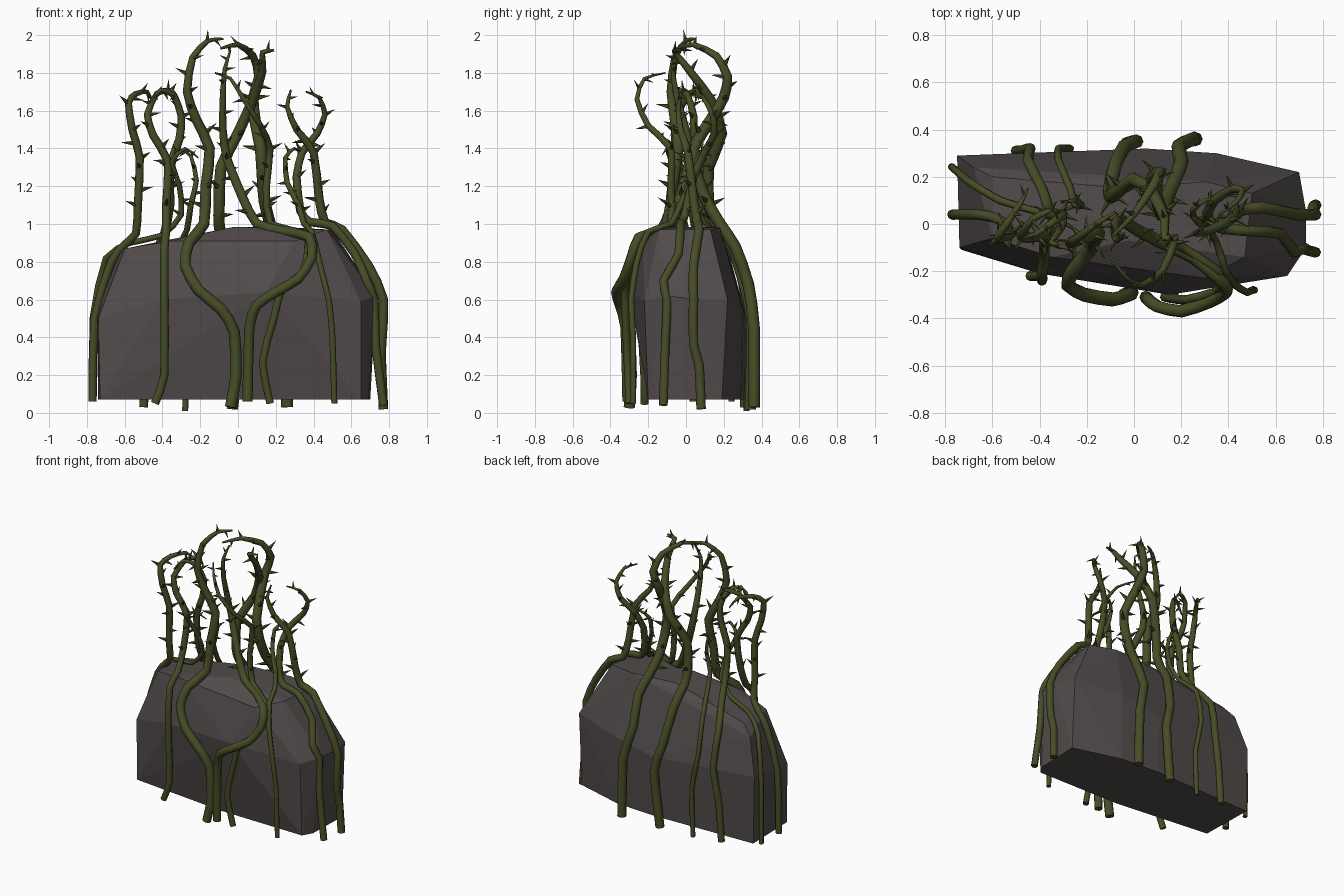
import bpy, bmesh, math, random
from mathutils import Vector

random.seed(4)

def material(name, rgb):
    m = bpy.data.materials.new(name)
    m.diffuse_color = (*rgb, 1)
    return m

ROCK = material("dark_stone", (.085, .07, .07))
VINE = material("vine_green", (.062, .075, .02))

def finish(bm, name, mat):
    me = bpy.data.meshes.new(name)
    bmesh.ops.recalc_face_normals(bm, faces=bm.faces)
    bm.to_mesh(me)
    bm.free()
    me.materials.append(mat)
    ob = bpy.data.objects.new(name, me)
    bpy.context.collection.objects.link(ob)
    return ob

# Faceted boulder: convex hull of bottom, shoulder and crown corners
bm = bmesh.new()
base = [(-.74, .29), (-.73, -.11), (0, -.19), (.65, -.2),
        (.69, -.13), (.7, .19), (.35, .29), (.05, .31)]
shoulder = [(-.75, .29, .55), (-.74, -.1, .5), (-.4, -.21, .6), (.15, -.3, .64),
            (.65, -.22, .59), (.73, -.1, .62), (.73, .05, .6), (.7, .22, .6),
            (.35, .3, .55), (.05, .32, .5)]
crown = [(-.68, .24, .8), (-.6, .2, .87), (-.6, -.06, .87), (-.35, -.14, .91),
         (-.02, -.07, .985), (.3, -.23, .91), (.47, -.14, .97), (.5, .13, .97),
         (.3, .18, .98), (-.02, .15, .985)]
for p in [(x, y, .07) for x, y in base] + shoulder + crown:
    bm.verts.new(p)
bmesh.ops.convex_hull(bm, input=bm.verts)
bmesh.ops.dissolve_limit(bm, angle_limit=.03, verts=bm.verts, edges=bm.edges)
finish(bm, "boulder", ROCK)

def smooth_path(pts, n=2, k=.32):
    """Taut spline through the control path, keeping knotty bends."""
    P = [Vector(p) for p in pts]
    P = [P[0] * 2 - P[1]] + P + [P[-1] * 2 - P[-2]]
    out = []
    for a, b, c, d in zip(P, P[1:], P[2:], P[3:]):
        for i in range(n):
            t = i / n
            out.append(b * (2*t**3 - 3*t*t + 1) + c * (3*t*t - 2*t**3)
                       + (c - a) * k * (t**3 - 2*t*t + t) + (d - b) * k * (t**3 - t*t))
    return out + [P[-2]]

def vine(name, r, pts, sides=8):
    path = smooth_path(pts)
    bm = bmesh.new()
    rings, frames = [], []
    u = Vector((1, 0, 0))
    for i, p in enumerate(path):
        t = (path[min(i+1, len(path)-1)] - path[max(i-1, 0)]).normalized()
        u = (u - t * u.dot(t)).normalized()
        v = t.cross(u)
        # constant on the boulder, tapering above it
        k = min(1, max(0, (i / (len(path)-1) - .5) / .5))
        rad = r * (1 - .8 * k ** 2.3)
        frames.append((p, t, u, v, rad))
        rings.append([bm.verts.new(p + rad * (u * math.cos(a) + v * math.sin(a)))
                      for a in (2 * math.pi * j / sides for j in range(sides))])
    for A, B in zip(rings, rings[1:]):
        for j in range(sides):
            k = (j + 1) % sides
            bm.faces.new((A[j], A[k], B[k], B[j])).smooth = True
    bm.faces.new(rings[0])
    bm.faces.new(rings[-1])
    # thorns on the free-standing part, leaning toward the tip
    ang = random.random() * 6
    for (p, t, u, v, rad), (p2, *_) in zip(frames, frames[1:]):
        seg = (p2 - p).length
        if p.z < 1.04:
            continue
        for s in range(max(1, round(seg / .08))):
            ang += 2.4
            c = p.lerp(p2, s * .08 / max(seg, .08))
            d = u * math.cos(ang) + v * math.sin(ang)
            axis = (d + .35 * t).normalized()
            L, w = .035 + rad * 1.6, .005 + rad * .3
            e = t.cross(d)
            foot = c + d * rad * .6
            ring = [bm.verts.new(foot + w * (t * math.cos(a) * 1.3 + e * math.sin(a)))
                    for a in (2 * math.pi * j / 5 for j in range(5))]
            tip = bm.verts.new(foot + axis * L)
            for j in range(5):
                bm.faces.new((ring[j], ring[(j+1) % 5], tip))
            bm.faces.new(ring)
    finish(bm, name, VINE)

# Left end
vine("vine_left", .022, [(-.77, .04, .06), (-.76, .04, .5), (-.67, .04, .8), (-.6, .03, .89),
     (-.54, .0, .95), (-.53, -.03, 1.1), (-.52, -.04, 1.35), (-.56, -.06, 1.5),
     (-.58, -.06, 1.64), (-.54, 0, 1.69), (-.48, .09, 1.7), (-.45, .15, 1.64)])
vine("vine_left_back", .016, [(-.77, .24, .06), (-.77, .24, .5), (-.7, .18, .82), (-.57, .1, .9),
     (-.4, .05, .94), (-.3, .03, 1.05), (-.31, -.02, 1.2), (-.35, -.08, 1.33), (-.28, -.1, 1.4),
     (-.21, -.06, 1.35)])
# Front
vine("vine_front_left", .022, [(-.44, -.22, .05), (-.39, -.22, .2), (-.39, -.24, .6),
     (-.39, -.22, .87), (-.38, -.14, .96), (-.38, -.08, 1.1), (-.37, -.05, 1.33),
     (-.45, -.06, 1.47), (-.48, -.05, 1.58), (-.43, .02, 1.69), (-.35, .06, 1.71), (-.31, .05, 1.65)])
vine("vine_front_center", .03, [(-.04, -.3, .03), (-.01, -.29, .2), (-.02, -.3, .43),
     (-.09, -.32, .55), (-.21, -.3, .65), (-.28, -.26, .78), (-.26, -.2, .9), (-.18, -.1, 1.0),
     (-.17, -.07, 1.2), (-.15, -.04, 1.4), (-.22, -.06, 1.55), (-.27, -.08, 1.7),
     (-.24, -.06, 1.88), (-.16, 0, 1.97), (-.08, .05, 1.98)])
vine("vine_front_right", .027, [(.05, -.31, .06), (.06, -.32, .45), (.1, -.35, .57),
     (.2, -.37, .64), (.32, -.33, .71), (.39, -.29, .82), (.38, -.25, .93), (.25, -.14, .96),
     (.1, -.07, 1.0), (.02, -.03, 1.15), (-.06, .02, 1.35), (-.08, .0, 1.5),
     (-.08, -.05, 1.68), (-.07, -.07, 1.82), (-.04, -.04, 1.92)])
vine("vine_front_thin", .02, [(.17, -.3, .05), (.13, -.31, .27), (.19, -.32, .5), (.23, -.32, .65),
     (.34, -.29, .74), (.37, -.26, .85), (.36, -.2, .95), (.17, -.08, 1.0), (.15, -.08, 1.2),
     (.17, -.08, 1.4), (.12, -.2, 1.52), (.03, -.26, 1.66), (-.04, -.22, 1.77), (-.12, -.11, 1.8)])
vine("vine_front_far_right", .016, [(.51, -.28, .05), (.5, -.28, .4), (.48, -.29, .6),
     (.43, -.26, .8), (.39, -.2, .96), (.35, -.08, 1.0), (.32, -.03, 1.1), (.26, .02, 1.22),
     (.25, .06, 1.35), (.3, .1, 1.4), (.35, .11, 1.36)])
# Right end
vine("vine_right_front", .023, [(.77, -.12, .04), (.73, -.11, .35), (.72, -.1, .6),
     (.68, -.12, .7), (.62, -.04, .84), (.5, -.03, .99), (.38, -.02, 1.01), (.33, 0, 1.07),
     (.31, .04, 1.25), (.34, .1, 1.38), (.42, .15, 1.48), (.46, .14, 1.58), (.43, .09, 1.67),
     (.36, .04, 1.7)])
vine("vine_right_back", .025, [(.77, .08, .02), (.76, .07, .25), (.76, .04, .36), (.77, .04, .6),
     (.69, .04, .78), (.55, .07, .97), (.46, .06, 1.01), (.43, .04, 1.13), (.4, .01, 1.38),
     (.31, -.03, 1.5), (.26, -.04, 1.62), (.28, -.02, 1.71)])
# Back
vine("vine_back_right", .031, [(.26, .36, .03), (.25, .36, .45), (.19, .33, .68), (.2, .26, .88),
     (.17, .18, 1.0), (.14, .11, 1.12), (.13, .06, 1.25), (.12, .04, 1.4), (.09, .13, 1.55),
     (.08, .2, 1.67), (.11, .22, 1.78), (.08, .16, 1.89), (0, .04, 1.95), (-.09, -.05, 1.93)])
vine("vine_back_center", .03, [(-.03, .34, .02), (.01, .35, .42), (-.04, .33, .6),
     (-.08, .25, .87), (-.1, .16, 1.0), (-.1, .12, 1.1), (-.09, .12, 1.3), (0, .19, 1.48),
     (.08, .13, 1.66), (.13, .02, 1.81), (.13, -.06, 1.91), (.19, -.06, 1.92)])
vine("vine_back_left", .023, [(-.5, .31, .03), (-.48, .31, .3), (-.44, .32, .55), (-.45, .27, .8),
     (-.39, .15, .95), (-.36, .06, 1.1), (-.36, .04, 1.3), (-.31, .04, 1.45), (-.3, .04, 1.57),
     (-.34, .01, 1.68), (-.41, -.04, 1.71), (-.47, -.06, 1.64)])
vine("vine_back_thin", .016, [(-.28, .32, .01), (-.27, .32, .35), (-.32, .32, .6), (-.32, .27, .85),
     (-.27, .15, .97), (-.25, .08, 1.1), (-.22, .08, 1.23), (-.25, .1, 1.36), (-.31, .09, 1.4)])
